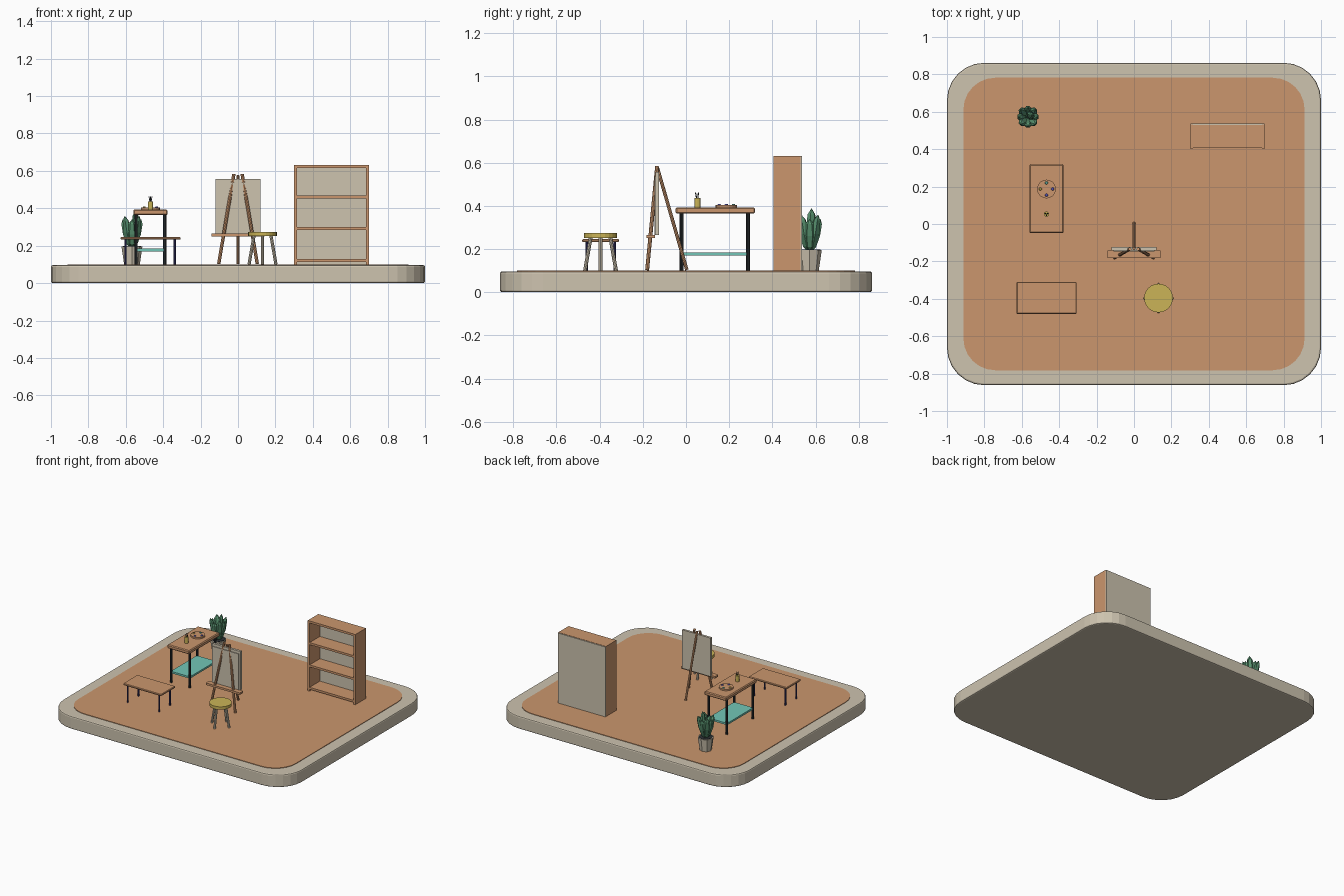
import bpy, bmesh, math
from math import pi, cos, sin
from mathutils import Vector, Matrix

if "Cube" in bpy.data.objects:
    bpy.data.objects.remove(bpy.data.objects["Cube"])


def mat(name, hexcol):
    def lin(c):
        return c / 12.92 if c <= 0.04045 else ((c + 0.055) / 1.055) ** 2.4
    m = bpy.data.materials.new(name)
    m.diffuse_color = [lin(int(hexcol[i:i + 2], 16) / 255) for i in (0, 2, 4)] + [1]
    m.use_nodes = True
    m.node_tree.nodes["Principled BSDF"].inputs["Base Color"].default_value = m.diffuse_color
    return m


BEIGE = mat("warm_beige", "cdc3af")
WOOD = mat("terracotta_wood", "cb966d")
YELLOW = mat("mustard", "cbb457")
TEAL = mat("teal", "72c6b7")
GREEN = mat("leaf_green", "58926f")
DARK = mat("charcoal", "2b3033")
NAVY = mat("navy", "34336b")
BLUE = mat("paint_blue", "6a66d8")


def finish(name, bm, m):
    bmesh.ops.recalc_face_normals(bm, faces=bm.faces)
    me = bpy.data.meshes.new(name)
    bm.to_mesh(me)
    bm.free()
    me.materials.append(m)
    ob = bpy.data.objects.new(name, me)
    bpy.context.collection.objects.link(ob)
    return ob


def box(name, lo, hi, m, bevel=0):
    bm = bmesh.new()
    lo, hi = Vector(lo), Vector(hi)
    bmesh.ops.create_cube(bm, size=1, matrix=Matrix.Translation((lo + hi) / 2) @ Matrix.Diagonal((*(hi - lo), 1)))
    if bevel:
        bmesh.ops.bevel(bm, geom=bm.edges[:], offset=bevel, segments=1, affect='EDGES')
    return finish(name, bm, m)


def rod(name, a, b, r1, m, r2=None, n=8):
    # cylinder or cone from point a (radius r1) to point b (radius r2)
    a, b = Vector(a), Vector(b)
    d = b - a
    bm = bmesh.new()
    bmesh.ops.create_cone(bm, cap_ends=True, segments=n, radius1=r1, radius2=r1 if r2 is None else r2,
                          depth=d.length, matrix=Matrix.Translation((a + b) / 2)
                          @ Vector((0, 0, 1)).rotation_difference(d).to_matrix().to_4x4())
    return finish(name, bm, m)


def slab(name, hx, hy, r, z0, z1, m, bevel=0, n=6):
    # rounded rectangle plate
    bm = bmesh.new()
    pts = []
    for k, (sx, sy) in enumerate(((1, 1), (-1, 1), (-1, -1), (1, -1))):
        for i in range(n + 1):
            t = k * pi / 2 + i * pi / 2 / n
            pts.append(bm.verts.new((sx * (hx - r) + r * cos(t), sy * (hy - r) + r * sin(t), z0)))
    f = bm.faces.new(pts)
    ext = bmesh.ops.extrude_face_region(bm, geom=[f])
    for v in ext['geom']:
        if isinstance(v, bmesh.types.BMVert):
            v.co.z = z1
    if bevel:
        rim = [e for e in bm.edges if abs(e.verts[0].co.z - e.verts[1].co.z) < 1e-6]
        bmesh.ops.bevel(bm, geom=rim, offset=bevel, segments=2, affect='EDGES', profile=0.5)
    return finish(name, bm, m)


# Floor platform
slab("platform", 1.0, 0.862, 0.2, 0, 0.096, BEIGE, 0.009)
slab("floor_inlay", 0.912, 0.782, 0.17, 0.09, 0.1, WOOD)
F = 0.1

# Bookshelf
for sx, a in (("left", 0.30), ("right", 0.684)):
    box("shelf_side_" + sx, (a, 0.405, F), (a + 0.016, 0.531, 0.632), WOOD)
for i, z in enumerate((0.113, 0.283, 0.452, 0.616)):
    box(f"shelf_board_{i}", (0.31, 0.407, z), (0.69, 0.53, z + 0.016), WOOD)
box("shelf_back", (0.301, 0.53, F), (0.699, 0.537, 0.63), BEIGE)

# Work table
box("table_top", (-0.56, -0.048, 0.364), (-0.376, 0.32, 0.393), WOOD, 0.006)
for x in (-0.545, -0.391):
    for y in (-0.02, 0.288):
        rod("table_leg", (x, y, F), (x, y, 0.37), 0.009, DARK)
box("table_lower_shelf", (-0.548, -0.022, 0.17), (-0.388, 0.29, 0.184), TEAL)

# Paint palette with dabs
px, py = -0.468, 0.187
rod("palette", (px, py, 0.393), (px, py, 0.404), 0.05, WOOD, n=20)
for i, m in enumerate((BLUE, TEAL, YELLOW, BLUE)):
    t = i * pi / 2
    x, y = px + 0.033 * cos(t), py + 0.033 * sin(t)
    rod("paint_dab", (x, y, 0.403), (x, y, 0.409), 0.009, m, 0.006)

# Brush cup
cx, cy = -0.468, 0.053
rod("brush_cup", (cx, cy, 0.393), (cx, cy, 0.437), 0.014, YELLOW, n=12)
for i in range(3):
    t = i * 2 * pi / 3 + 0.5
    rod("brush", (cx + 0.003 * cos(t), cy + 0.003 * sin(t), 0.43),
        (cx + 0.009 * cos(t), cy + 0.009 * sin(t), 0.462), 0.0025, DARK, n=6)

# Bench
box("bench_top", (-0.628, -0.481, 0.232), (-0.307, -0.31, 0.246), WOOD, 0.004)
for x in (-0.602, -0.338):
    for y in (-0.46, -0.331):
        rod("bench_leg", (x, y, F), (x, y, 0.235), 0.006, NAVY)

# Stool
sx, sy = 0.131, -0.396
rod("stool_seat", (sx, sy, 0.252), (sx, sy, 0.274), 0.077, YELLOW, n=24)
for i in range(4):
    t = i * pi / 2
    rod("stool_leg", (sx + 0.072 * cos(t), sy + 0.072 * sin(t), F),
        (sx + 0.045 * cos(t), sy + 0.045 * sin(t), 0.256), 0.0085, BEIGE)

# Easel
for s in (-1, 1):
    rod("easel_front_leg", (s * 0.103, -0.18, F + 0.003), (s * 0.022, -0.134, 0.583), 0.009, WOOD)
rod("easel_back_leg", (0, 0.004, F + 0.003), (0, -0.132, 0.575), 0.008, WOOD)
box("easel_ledge", (-0.143, -0.182, 0.25), (0.143, -0.143, 0.265), WOOD)
box("canvas_board", (-0.12, -0.142, 0.265), (0.12, -0.124, 0.557), BEIGE)
box("canvas_face", (-0.109, -0.147, 0.265), (0.109, -0.141, 0.537), BEIGE)

# Potted plant
ox, oy = -0.567, 0.573
rod("pot", (ox, oy, F), (ox, oy, 0.196), 0.042, BEIGE, 0.056, n=8)
rod("pot_soil", (ox, oy, 0.19), (ox, oy, 0.199), 0.049, DARK, n=8)
leaves = [(i * 2 * pi / 8, 0.25, 0.155 + 0.02 * (i % 2)) for i in range(8)] + [(0.4, 0.05, 0.2)]
for i, (t, tilt, length) in enumerate(leaves):
    rot = Matrix.Rotation(t, 4, 'Z') @ Matrix.Rotation(tilt, 4, 'Y')
    base = Matrix.Translation((ox + 0.012 * cos(t), oy + 0.012 * sin(t), 0.19))
    bm = bmesh.new()
    bmesh.ops.create_uvsphere(bm, u_segments=6, v_segments=4, radius=1, matrix=base @ rot
                              @ Matrix.Translation((0, 0, length / 2))
                              @ Matrix.Diagonal((0.02, 0.027, length / 2, 1)))
    finish(f"leaf_{i}", bm, GREEN)
